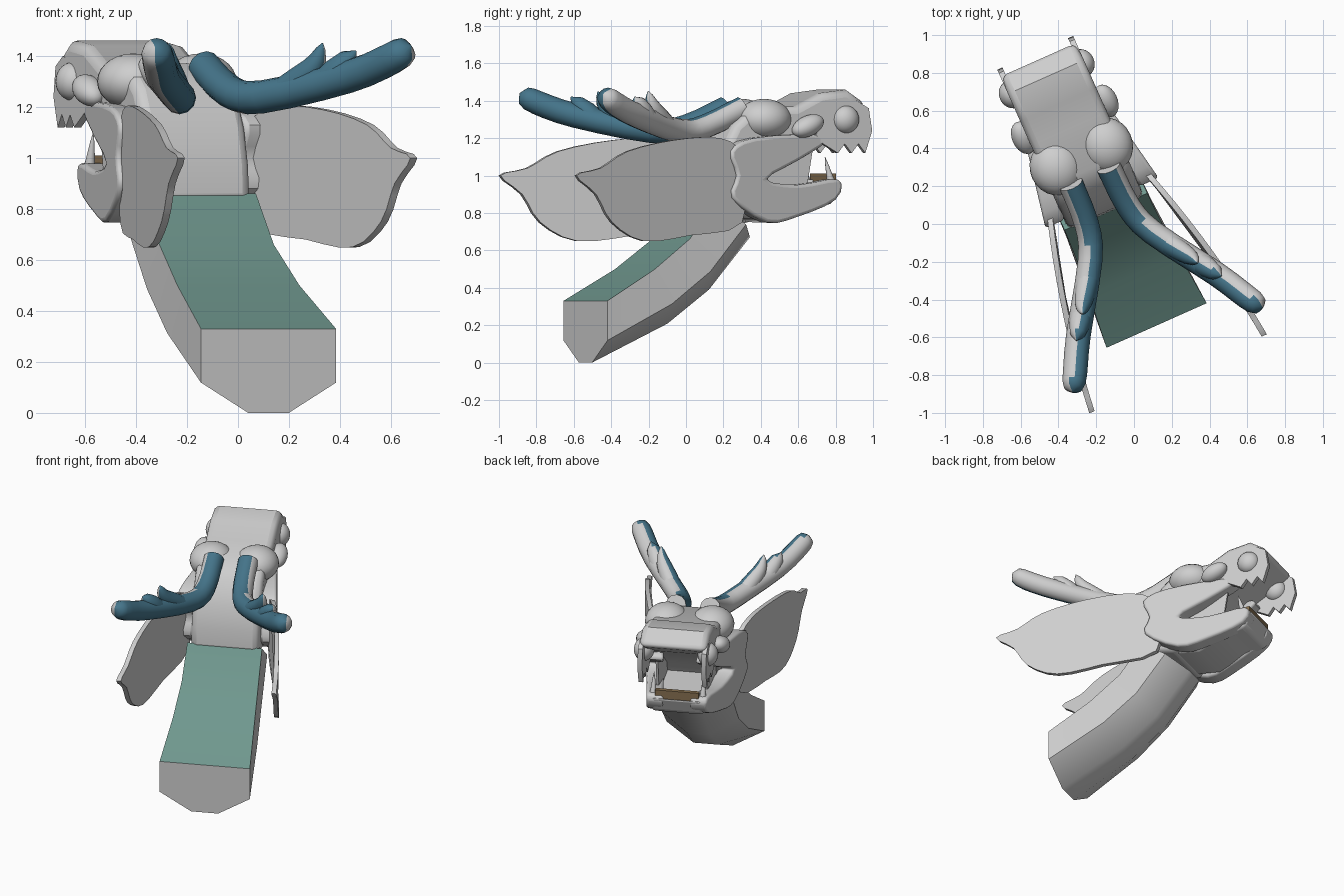
import bpy, bmesh, math
from mathutils import Vector, Matrix

cube = bpy.data.objects.get("Cube")
if cube:
    bpy.data.objects.remove(cube, do_unlink=True)

# The bust is built facing +y, then turned and shifted into place
PLACE = Matrix.Translation((-.1, -.044, 0)) @ Matrix.Rotation(math.radians(24), 4, "Z")


def material(name, red, green, blue):
    mat = bpy.data.materials.new(name)
    mat.use_nodes = True
    colour = (red, green, blue, 1)
    mat.diffuse_color = colour
    mat.node_tree.nodes["Principled BSDF"].inputs["Base Color"].default_value = colour
    return mat


GREY = material("light grey", .62, .62, .62)
GREEN = material("sea green", .16, .31, .27)
BLUE = material("steel blue", .06, .18, .26)
TAN = material("tan", .24, .16, .08)


def finish(name, bm, mats=(GREY,), bevel=0, smooth=40, rule=None):
    bmesh.ops.recalc_face_normals(bm, faces=bm.faces)
    if rule:
        bm.normal_update()
        for face in bm.faces:
            face.material_index = rule(face)
    mesh = bpy.data.meshes.new(name)
    bm.to_mesh(mesh)
    bm.free()
    for mat in mats:
        mesh.materials.append(mat)
    mesh.shade_smooth()
    mesh.set_sharp_from_angle(angle=math.radians(smooth))
    part = bpy.data.objects.new(name, mesh)
    part.matrix_world = PLACE
    bpy.context.collection.objects.link(part)
    if bevel:
        mod = part.modifiers.new("rounded edges", "BEVEL")
        mod.width, mod.segments = bevel, 3
        mod.limit_method, mod.angle_limit = "ANGLE", math.radians(50)


def spline(points, closed=True, steps=3):
    # Smooth curve passing through a few control points
    points = [Vector(p) for p in points]
    count = len(points)

    def at(i):
        return points[i % count] if closed else points[max(0, min(i, count - 1))]

    curve = []
    for i in range(count if closed else count - 1):
        a, b, c, d = at(i - 1), at(i), at(i + 1), at(i + 2)
        for k in range(steps):
            t = k / steps
            bend = (2 * a - 5 * b + 4 * c - d) * t + (3 * (b - c) + d - a) * t * t
            curve.append(b + (c - a + bend) * t / 2)
    return curve if closed else curve + [points[-1]]


def loft(bm, rings):
    loops = [[bm.verts.new(p) for p in ring] for ring in rings]
    count = len(loops[0])
    for a, b in zip(loops, loops[1:]):
        for i in range(count):
            j = (i + 1) % count
            bm.faces.new((a[i], a[j], b[j], b[i]))
    bm.faces.new(loops[0])
    bm.faces.new(loops[-1])


def prism(name, outline, start, end, lean=0, bow=0, bevel=0):
    # Side outline in (y, z) swept across x; lean and bow shift it sideways along y
    bm = bmesh.new()
    loft(bm, [[(x + lean * y + bow * y * y, y, z) for y, z in outline] for x in (start, end)])
    finish(name, bm, bevel=bevel)


def ball(name, centre, size, tilt=0):
    bm = bmesh.new()
    shape = Matrix.Rotation(tilt, 4, "X") @ Matrix.Diagonal((*size, 1))
    bmesh.ops.create_uvsphere(bm, u_segments=24, v_segments=14, radius=1,
                              matrix=Matrix.Translation(centre) @ shape)
    finish(name, bm, smooth=60)


def tube(name, path, flip, radius, power, mats=(GREY,), rule=None):
    # Round sweep along a path; a higher power keeps it thick nearer to the tip
    points = spline([(flip * x, y, z) for x, y, z in path], closed=False)
    last = len(points) - 1
    rings = []
    for i, point in enumerate(points):
        along = (points[min(i + 1, last)] - points[max(i - 1, 0)]).normalized()
        side = along.cross(Vector((0, 0, 1))).normalized()
        up = side.cross(along)
        size = radius * (1.05 - (i / last) ** power)
        angles = [math.tau * k / 12 for k in range(12)]
        rings.append([point + size * (math.cos(t) * side + math.sin(t) * up) for t in angles])
    bm = bmesh.new()
    loft(bm, rings)
    finish(name, bm, mats, smooth=60, rule=rule)


# Neck: flat green nape, chamfered throat, each section tilting further forward
DEPTH = .33
rings = []
for i, (y, z, tilt) in enumerate([(-.54, .33, 0), (-.25, .5, 28), (-.04, .66, 35), (.12, .86, 55)]):
    half = .24 + .05 * (1 - i / 3) ** 2
    down = Vector((0, math.sin(math.radians(tilt)), -math.cos(math.radians(tilt)))) * DEPTH
    section = [(-1, 0), (-1, .64), (-.3, 1), (.3, 1), (1, .64), (1, 0)]
    rings.append([Vector((across * half, y, z)) + down * drop for across, drop in section])
bm = bmesh.new()
loft(bm, rings)
finish("neck", bm, (GREY, GREEN), smooth=55,
       rule=lambda face: int(face.normal.z > .3 and abs(face.normal.x) < .3))

# Skull and snout, hollowed under the palate
prism("skull", [(.11, .82), (.12, .97), (.16, 1.12), (.24, 1.27), (.36, 1.37), (.6, 1.37),
                (.74, 1.44), (.9, 1.46), (1.02, 1.38), (.86, 1.28), (.6, 1.14), (.42, 1),
                (.36, .76)], -.22, .22, bevel=.04)

# Lower jaw with its front row of teeth
prism("lower_jaw", [(.26, .95), (.3, .78), (.5, .75), (.7, .82), (.84, .85), (.89, .97),
                    (.8, .9)], -.17, .17, bevel=.025)
bm = bmesh.new()
bmesh.ops.create_cube(bm, size=1, matrix=Matrix.Translation((0, .85, .98))
                      @ Matrix.Diagonal((.28, .03, .06, 1)))
finish("lower_teeth", bm, (TAN,))

# Outlines and paths shared by both sides
cheek = spline([(.17, 1.13), (.32, 1.2), (.7, 1.22), (.78, 1.18), (.6, 1.08), (.4, .98),
                (.6, .95), (.86, .98), (.84, .87), (.6, .78), (.4, .75), (.18, .88), (.21, 1)])
mouth_skin = [(.4, .9), (.68, .92), (.72, 1.16), (.4, 1.1)]
fin = spline([(-.82, 1), (-.67, 1.04), (-.5, 1.13), (-.2, 1.19), (.1, 1.2), (.25, 1.1),
              (.25, .75), (-.1, .68), (-.4, .65), (-.6, .75), (-.7, .9)])
ragged = [(1 - .04 * i, 1.12 + .05 * (i % 2)) for i in range(5)]
lip = [(.7, 1.2), (.8, 1.36), (.95, 1.4), (1.02, 1.36), (1.04, 1.24)] + ragged
horn = [(.11, .33, 1.36), (.12, .1, 1.26), (.18, -.08, 1.24), (.4, -.42, 1.32),
        (.5, -.6, 1.39), (.55, -.68, 1.44)]
long_prong = [(.24, -.18, 1.27), (.31, -.28, 1.36), (.33, -.32, 1.45)]
short_prong = [(.35, -.34, 1.31), (.42, -.44, 1.42)]
fang = [(.16, .83, .95), (.16, .79, 1.1)]

for flip, side in ((1, "left"), (-1, "right")):
    # Horn and prongs, blue on the inner half and part of the top
    inward = Vector((-.84 * flip, -.5, .25))
    paint = {"mats": (GREY, BLUE), "rule": lambda face: int(face.normal.dot(inward) > 0)}
    tube(side + "_horn", horn, flip, .062, 20, **paint)
    tube(side + "_long_prong", long_prong, flip, .055, 2, **paint)
    tube(side + "_short_prong", short_prong, flip, .055, 3, **paint)

    # Bowed ear fin, cheek lobe, skin inside the mouth and ragged upper lip
    prism(side + "_ear_fin", fin, flip * .33, flip * .36, lean=-.27 * flip, bow=-.1 * flip)
    prism(side + "_cheek", cheek, flip * .25, flip * .36, lean=-.19 * flip, bevel=.03)
    prism(side + "_mouth_skin", mouth_skin, flip * .15, flip * .165)
    prism(side + "_upper_lip", lip, flip * .19, flip * .22)

    # Eye dome, brow knob, nostril and lower fang
    ball(side + "_eye_dome", (flip * .145, .44, 1.3), (.14, .15, .11))
    ball(side + "_brow_knob", (flip * .24, .655, 1.265), (.06, .095, .055), tilt=.4)
    ball(side + "_nostril", (flip * .205, .89, 1.3), (.065, .075, .075))
    tube(side + "_fang", fang, flip, .025, 1)
